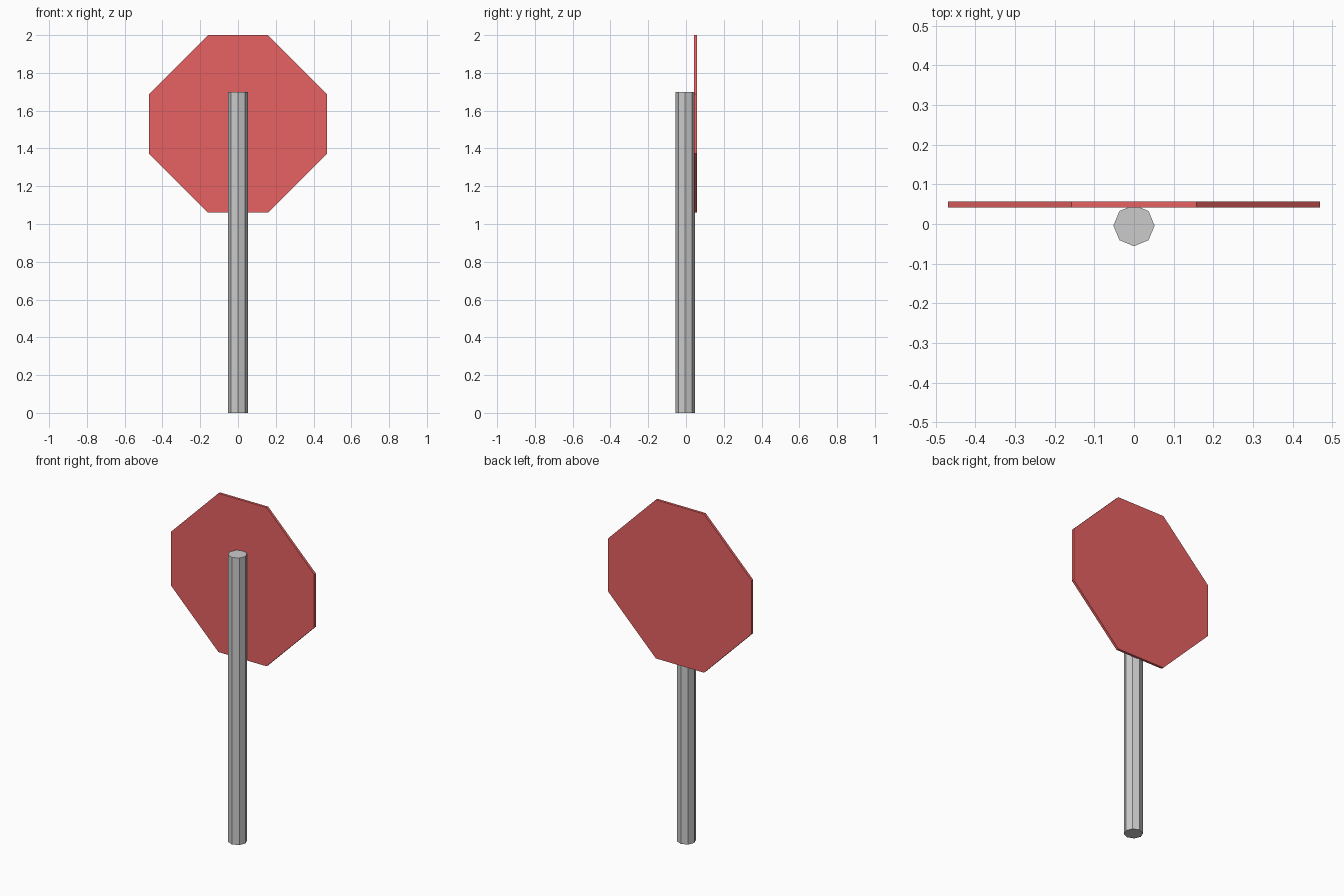
import bpy, bmesh
from mathutils import Vector

if "Cube" in bpy.data.objects:
    bpy.data.objects.remove(bpy.data.objects["Cube"])

# Post: eight-sided, corners on the axes
bpy.ops.mesh.primitive_cylinder_add(vertices=8, radius=0.052, depth=1.7,
                                    location=(0, -0.004, 0.85))
bpy.context.object.name = "post"

# Sign plate: octagon with long diagonal edges, extruded backwards
HALF, CORNER, CENTRE_Z = 0.47, 0.158, 1.53
FRONT_Y, BACK_Y = 0.042, 0.057
quarter = [(HALF, CORNER), (CORNER, HALF)]
outline = []
for _ in range(4):
    outline += quarter
    quarter = [(-z, x) for x, z in quarter]

bm = bmesh.new()
face = bm.faces.new([bm.verts.new((x, FRONT_Y, z + CENTRE_Z)) for x, z in outline])
extruded = bmesh.ops.extrude_face_region(bm, geom=[face], use_keep_orig=True)["geom"]
bmesh.ops.translate(bm, vec=Vector((0, BACK_Y - FRONT_Y, 0)),
                    verts=[g for g in extruded if isinstance(g, bmesh.types.BMVert)])
bmesh.ops.recalc_face_normals(bm, faces=bm.faces)
mesh = bpy.data.meshes.new("sign_plate")
bm.to_mesh(mesh)
bm.free()
plate = bpy.data.objects.new("sign_plate", mesh)
bpy.context.collection.objects.link(plate)

# Red paint
red = bpy.data.materials.new("red_paint")
red.diffuse_color = (0.8, 0.12, 0.12, 1)
red.use_nodes = True
red.node_tree.nodes["Principled BSDF"].inputs["Base Color"].default_value = red.diffuse_color
mesh.materials.append(red)
